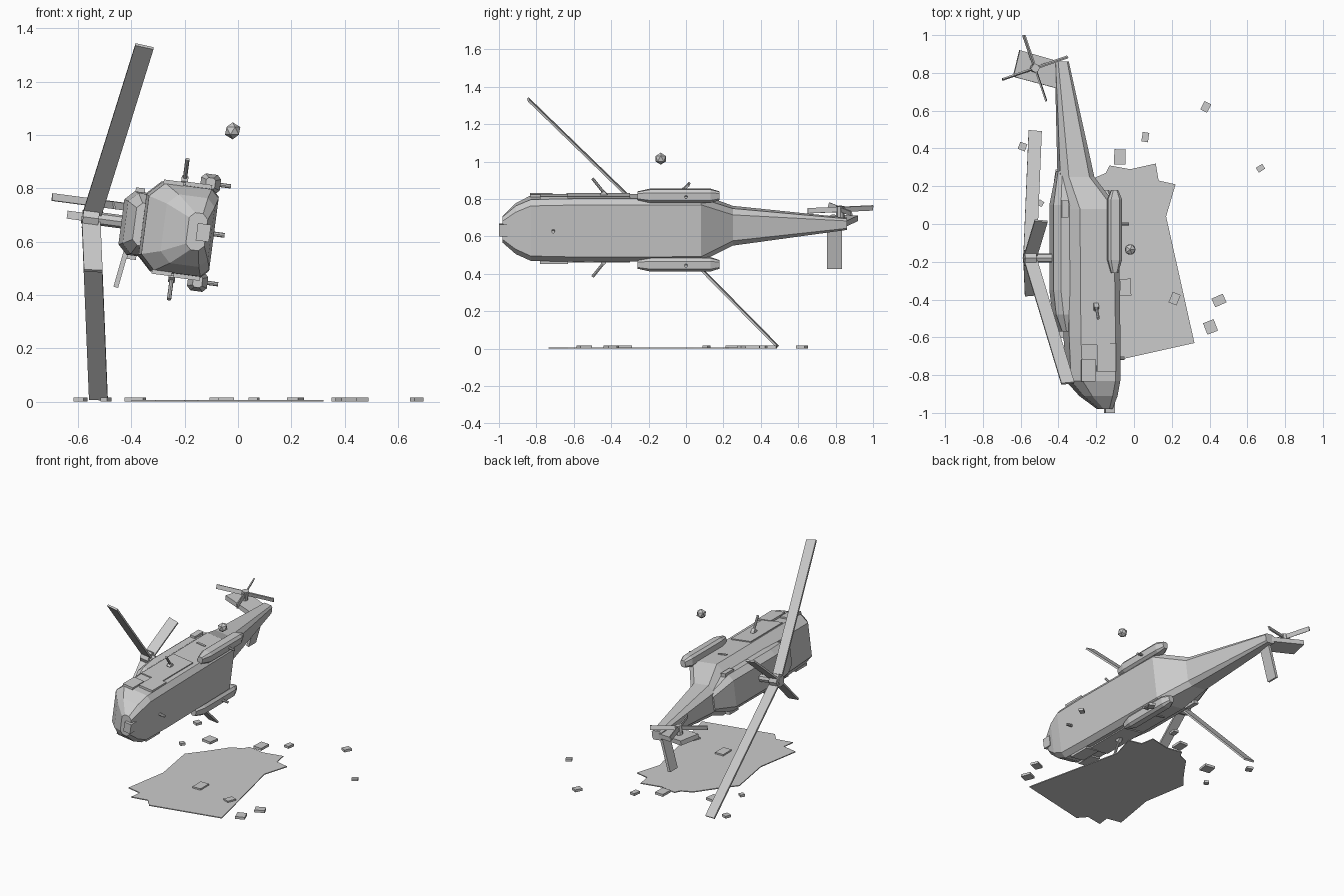
import bpy, bmesh, math, random
from mathutils import Matrix, Vector

random.seed(4)
cube = bpy.data.objects.get("Cube")
if cube:
    bpy.data.objects.remove(cube)

grey = bpy.data.materials.new("plain_grey")
grey.use_nodes = True
grey.diffuse_color = (0.6, 0.6, 0.6, 1)
grey.node_tree.nodes["Principled BSDF"].inputs["Base Color"].default_value = (0.6, 0.6, 0.6, 1)

# Aircraft frame: x = its left, y = aft, z = its roof; it is rolled onto its right side
FRAME = Matrix.Translation((-0.1, 0, 0.63)) @ Matrix.Rotation(math.radians(-82.5), 4, 'Y')
WORLD = Matrix.Identity(4)


def T(*p):
    return Matrix.Translation(p)


def R(deg, axis):
    return Matrix.Rotation(math.radians(deg), 4, axis)


def finish(name, bm, matrix=FRAME):
    bm.transform(matrix)
    bmesh.ops.recalc_face_normals(bm, faces=bm.faces)
    mesh = bpy.data.meshes.new(name)
    bm.to_mesh(mesh)
    bm.free()
    mesh.materials.append(grey)
    obj = bpy.data.objects.new(name, mesh)
    bpy.context.collection.objects.link(obj)
    return obj


def box(name, place, size, frame=FRAME):
    bm = bmesh.new()
    bmesh.ops.create_cube(bm, size=1, matrix=place @ Matrix.Diagonal((*size, 1)))
    return finish(name, bm, frame)


def rod(name, a, b, radius, sides=8):
    a, b = Vector(a), Vector(b)
    turn = (b - a).to_track_quat('Z', 'Y').to_matrix().to_4x4()
    bm = bmesh.new()
    bmesh.ops.create_cone(bm, cap_ends=True, segments=sides, radius1=radius, radius2=radius,
                          depth=(b - a).length, matrix=T(*((a + b) / 2)) @ turn)
    return finish(name, bm)


def loft(name, stations, cx=0):
    """Chamfered sections: y, half width, bottom, top, lower chamfer, upper chamfer."""
    bm = bmesh.new()
    rings = []
    for y, w, lo, hi, c0, c1 in stations:
        half = [(w - c0, lo), (w, lo + c0), (w, hi - c1), (w - c1, hi)]
        ring = half + [(-x, z) for x, z in reversed(half)]
        rings.append([bm.verts.new((cx + x, y, z)) for x, z in ring])
    for a, b in zip(rings, rings[1:]):
        for i in range(8):
            j = (i + 1) % 8
            bm.faces.new((a[i], a[j], b[j], b[i]))
    bm.faces.new(rings[0])
    bm.faces.new(rings[-1])
    return finish(name, bm)


def plate(name, outline, thickness, frame):
    bm = bmesh.new()
    base = bm.faces.new([bm.verts.new((x, y, 0)) for x, y in outline])
    ext = bmesh.ops.extrude_face_region(bm, geom=[base])
    top = [v for v in ext["geom"] if isinstance(v, bmesh.types.BMVert)]
    bmesh.ops.translate(bm, verts=top, vec=(0, 0, thickness))
    return finish(name, bm, frame)


# Fuselage with tail boom, and engine cowling
loft("fuselage", [
    (-0.98, 0.07, 0.02, 0.09, 0.02, 0.02),
    (-0.91, 0.13, 0.0, 0.18, 0.03, 0.04),
    (-0.83, 0.165, -0.01, 0.25, 0.03, 0.055),
    (-0.6, 0.17, -0.01, 0.26, 0.03, 0.055),
    (0.08, 0.17, 0.0, 0.265, 0.03, 0.055),
    (0.25, 0.1, 0.12, 0.3, 0.03, 0.04),
    (0.86, 0.03, 0.25, 0.32, 0.01, 0.012)])
loft("engine_cowling", [
    (-0.57, 0.08, 0.24, 0.29, 0.01, 0.02),
    (-0.48, 0.115, 0.24, 0.325, 0.01, 0.035),
    (-0.35, 0.12, 0.24, 0.34, 0.01, 0.035),
    (0.1, 0.12, 0.24, 0.34, 0.01, 0.035),
    (0.28, 0.06, 0.24, 0.31, 0.01, 0.02)])
box("nose_sensor", T(0, -0.97, 0.03), (0.065, 0.06, 0.05))
rod("nose_strut", (0, -0.71, 0.02), (0, -0.71, -0.05), 0.009)

# Parts repeated on both flanks
for side, tag in ((1, "left"), (-1, "right")):
    loft(tag + "_sponson", [
        (-0.26, 0.022, 0.01, 0.045, 0.008, 0.008),
        (-0.19, 0.036, -0.01, 0.065, 0.015, 0.015),
        (0.13, 0.036, -0.01, 0.065, 0.015, 0.015),
        (0.18, 0.022, 0.01, 0.045, 0.008, 0.008)], cx=side * 0.185)
    rod(tag + "_wheel_strut", (side * 0.185, 0, 0.02), (side * 0.185, 0, -0.05), 0.008)
    rod(tag + "_side_gun", (side * 0.165, -0.42, 0.125), (side * 0.265, -0.5, 0.125), 0.008)
    box(tag + "_gun_mount", T(side * 0.18, -0.44, 0.125) @ R(side * 50, 'Z'), (0.03, 0.03, 0.025))
    box(tag + "_cabin_door", T(side * 0.171, -0.47, 0.125), (0.012, 0.34, 0.15))
    box(tag + "_cockpit_door", T(side * 0.173, -0.705, 0.07), (0.016, 0.15, 0.1))
    box(tag + "_cockpit_window", T(side * 0.17, -0.775, 0.165), (0.016, 0.12, 0.075))
    box(tag + "_cabin_window", T(side * 0.17, -0.07, 0.15), (0.01, 0.015, 0.06))
    box(tag + "_exhaust", T(side * 0.115, 0.08, 0.285), (0.04, 0.09, 0.035))

# Main rotor: two whole blades and two snapped ones, all drooping
hub = (0, -0.18, 0.455)
rod("rotor_mast", (0, -0.18, 0.3), (0, -0.18, 0.49), 0.025)
rod("rotor_hub", (0, -0.18, 0.425), (0, -0.18, 0.485), 0.042)
for name, angle, length in (("blade_front_left", -45, 0.945), ("blade_rear_right", 135, 0.955),
                            ("blade_rear_left", 45, 0.28), ("blade_front_right", 225, 0.28)):
    box(name, T(*hub) @ R(angle, 'Z') @ R(7, 'Y') @ T(length / 2, 0, 0), (length, 0.012, 0.07))

# Tail fin, stabiliser and tail rotor
UPRIGHT = R(-90, 'Y')
plate("tail_fin", [(0.28, 0.71), (0.545, 0.78), (0.51, 0.92), (0.3, 0.86)], 0.03,
      FRAME @ T(0.015, 0, 0) @ UPRIGHT)
box("stabiliser", T(-0.12, 0.795, 0.31) @ R(8.5, 'Y'), (0.255, 0.08, 0.018))
rod("tail_rotor_hub", (0, 0.825, 0.435), (0.075, 0.825, 0.435), 0.022)
for i in range(4):
    box("tail_blade_%d" % (i + 1),
        T(0.058, 0.825, 0.435) @ UPRIGHT @ R(71 + 90 * i, 'Z') @ T(0.092, 0, 0) @ R(15, 'X'),
        (0.185, 0.008, 0.028))

# Torn ground patch
plate("ground_patch", [
    (0.32, -0.63), (0.17, 0.04), (0.22, 0.21), (0.13, 0.23), (0.115, 0.32), (-0.02, 0.29),
    (-0.13, 0.31), (-0.15, 0.27), (-0.22, 0.24), (-0.32, 0.1), (-0.4, 0.0), (-0.35, -0.3),
    (-0.4, -0.6), (-0.3, -0.62), (-0.31, -0.7), (-0.2, -0.68), (-0.15, -0.735)], 0.006, WORLD)

# Scattered debris
for i, (x, y, sx, sy) in enumerate([
        (-0.59, 0.41, 0.04, 0.04), (-0.495, 0.11, 0.03, 0.03), (-0.385, 0.25, 0.07, 0.07),
        (0.38, 0.62, 0.04, 0.05), (0.06, 0.46, 0.035, 0.05), (-0.075, 0.355, 0.06, 0.08),
        (0.67, 0.295, 0.04, 0.03), (0.45, -0.405, 0.065, 0.05), (0.405, -0.545, 0.06, 0.065),
        (0.215, -0.395, 0.045, 0.06), (-0.045, -0.335, 0.06, 0.09)]):
    turn = random.uniform(-40, 40) if abs(x) > 0.1 else random.uniform(-10, 10)
    box("debris_%d" % (i + 1), T(x, y, 0.008) @ R(turn, 'Z'), (sx, sy, 0.016), WORLD)

# Floating rock
bm = bmesh.new()
bmesh.ops.create_icosphere(bm, subdivisions=1, radius=0.032, matrix=T(-0.02, -0.135, 1.015))
finish("rock", bm, WORLD)
